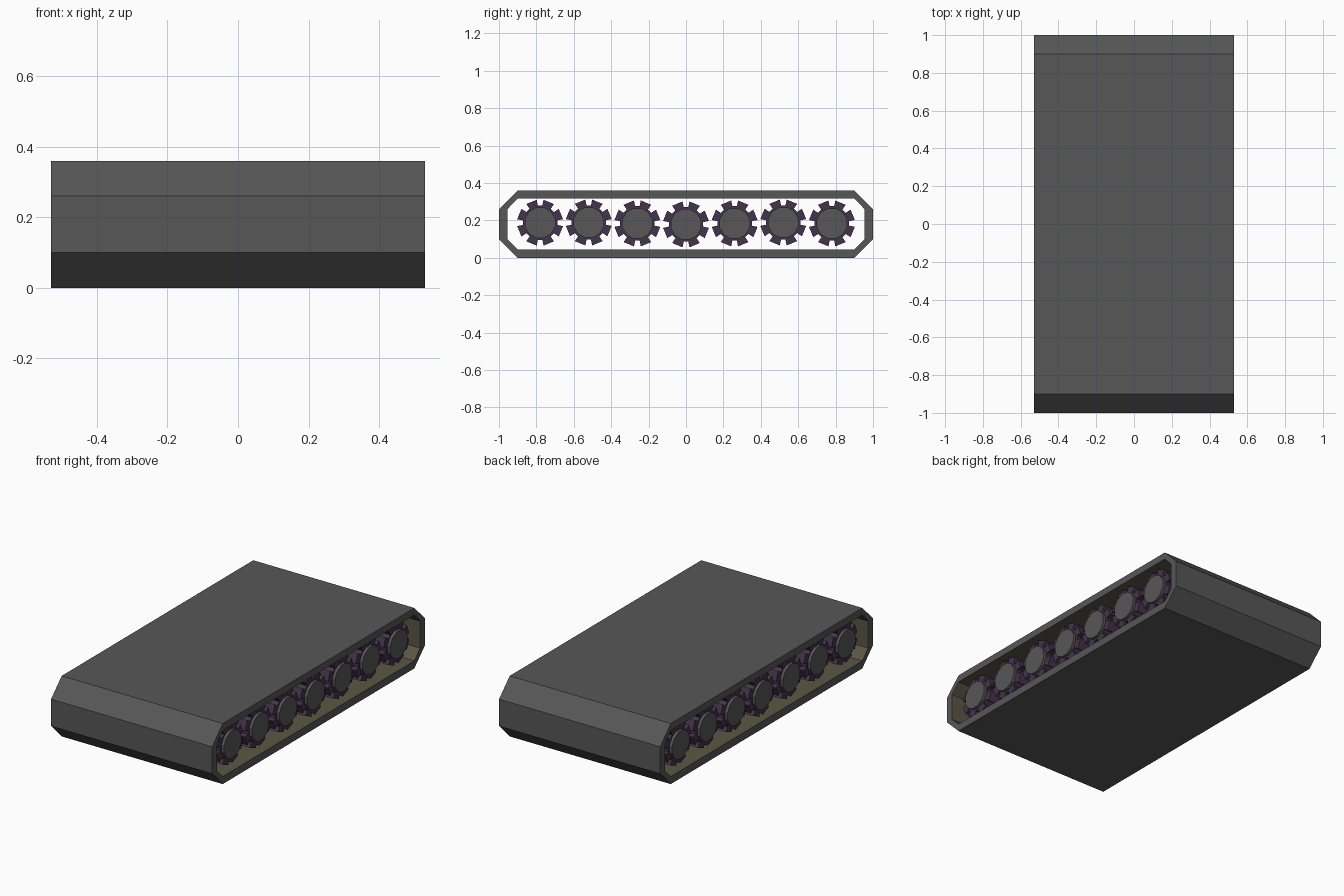
import bpy, bmesh, math

if "Cube" in bpy.data.objects:
    bpy.data.objects.remove(bpy.data.objects["Cube"])


def material(name, rgb):
    m = bpy.data.materials.new(name)
    m.diffuse_color = (*rgb, 1)
    m.use_nodes = True
    m.node_tree.nodes["Principled BSDF"].inputs["Base Color"].default_value = m.diffuse_color
    return m


GREY = material("dark_grey", (0.095, 0.095, 0.095))
PURPLE = material("dark_purple", (0.060, 0.034, 0.072))
TAN = material("inner_tan", (0.105, 0.092, 0.058))
HALF = 0.53


def finish(bm, name, mats):
    me = bpy.data.meshes.new(name)
    bm.to_mesh(me)
    bm.free()
    for m in mats:
        me.materials.append(m)
    ob = bpy.data.objects.new(name, me)
    bpy.context.collection.objects.link(ob)
    return ob


def octagon(y, ys, z0, z0s, z1s, z1):
    return [(ys, z0), (y, z0s), (y, z1s), (ys, z1),
            (-ys, z1), (-y, z1s), (-y, z0s), (-ys, z0)]


# Tread belt: hollow chamfered loop, tan on the inside
outer = octagon(1.0, 0.90, 0.0, 0.10, 0.26, 0.36)
inner = octagon(0.955, 0.90, 0.045, 0.10, 0.26, 0.318)
bm = bmesh.new()
rings = [[bm.verts.new((x, y, z)) for y, z in prof]
         for x, prof in ((HALF, outer), (-HALF, outer), (-HALF, inner), (HALF, inner))]
for r in range(4):
    a, b = rings[r], rings[(r + 1) % 4]
    for i in range(8):
        j = (i + 1) % 8
        f = bm.faces.new((a[i], a[j], b[j], b[i]))
        f.material_index = 1 if r == 2 else 0
bmesh.ops.recalc_face_normals(bm, faces=bm.faces)
finish(bm, "tread_belt", [GREY, TAN])


def prism(name, points, half, mat, y, z):
    """Extrude a closed YZ outline along x."""
    bm = bmesh.new()
    a = [bm.verts.new((-half, p, q)) for p, q in points]
    b = [bm.verts.new((half, p, q)) for p, q in points]
    bm.faces.new(a)
    bm.faces.new(b)
    for i in range(len(a)):
        j = (i + 1) % len(a)
        bm.faces.new((a[i], a[j], b[j], b[i]))
    bmesh.ops.recalc_face_normals(bm, faces=bm.faces)
    ob = finish(bm, name, [mat])
    ob.location = (0, y, z)
    return ob


def polar(r, deg):
    return r * math.cos(math.radians(deg)), r * math.sin(math.radians(deg))


# Toothed rollers with grey hubs
gear = []
for k in range(8):
    c = 22.5 + 45 * k
    gear += [polar(0.093, c - 15), polar(0.124, c - 14),
             polar(0.124, c + 14), polar(0.093, c + 15)]
hub = [polar(0.084, 15 + 30 * k) for k in range(12)]
heights = [0.188, 0.189, 0.184, 0.179, 0.184, 0.189, 0.184]
for i, z in enumerate(heights):
    y = (i - 3) * 0.26
    prism(f"toothed_roller_{i + 1}", gear, 0.495, PURPLE, y, z)
    prism(f"roller_hub_{i + 1}", hub, 0.512, GREY, y, z)
